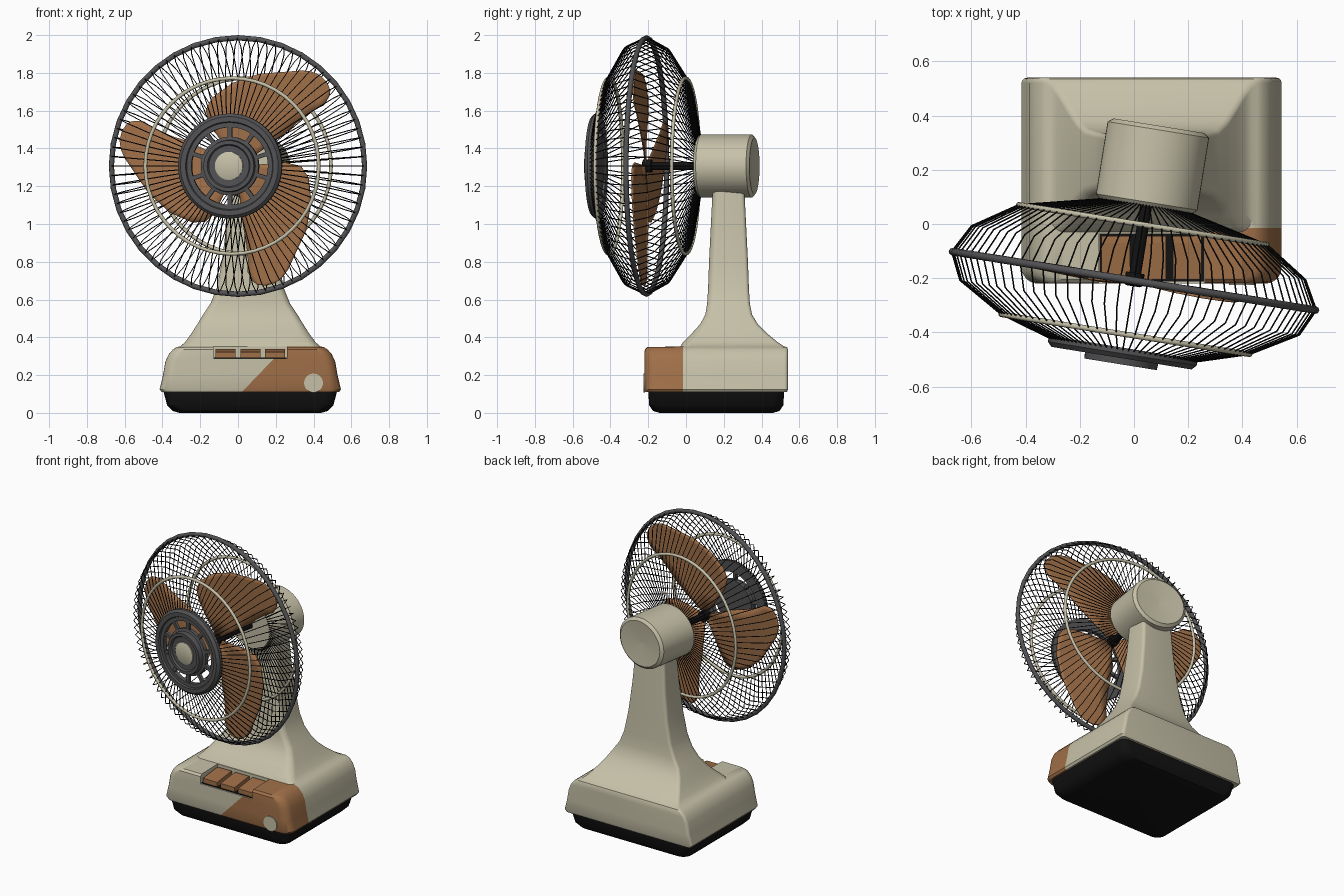
import bpy, bmesh, math
from mathutils import Matrix, Vector

if "Cube" in bpy.data.objects:
    bpy.data.objects.remove(bpy.data.objects["Cube"])

def mat(name, r, g, b):
    m = bpy.data.materials.new(name)
    m.diffuse_color = (r, g, b, 1)
    m.use_nodes = True
    m.node_tree.nodes["Principled BSDF"].inputs["Base Color"].default_value = m.diffuse_color
    return m

BEIGE = mat("beige plastic", 0.56, 0.53, 0.39)
BROWN = mat("brown plastic", 0.35, 0.16, 0.065)
GREY = mat("dark grey plastic", 0.085, 0.085, 0.09)
BLACK = mat("black", 0.006, 0.006, 0.006)

# The head is turned slightly; its local -y is the fan axis
HEAD = Matrix.Translation((0, -0.21, 1.307)) @ Matrix.Rotation(math.radians(-9.15), 4, 'Z')

def finish(name, bm, *mats, matrix=None, angle=35):
    bmesh.ops.recalc_face_normals(bm, faces=bm.faces[:])
    me = bpy.data.meshes.new(name)
    bm.to_mesh(me)
    bm.free()
    ob = bpy.data.objects.new(name, me)
    bpy.context.collection.objects.link(ob)
    for m in mats:
        me.materials.append(m)
    if matrix:
        ob.matrix_world = matrix
    select(ob)
    if angle:
        bpy.ops.object.shade_smooth_by_angle(angle=math.radians(angle))
    return ob

def select(ob):
    bpy.ops.object.select_all(action='DESELECT')
    ob.select_set(True)
    bpy.context.view_layer.objects.active = ob

def skin(bm, rings, cap=False, loop=False):
    vs = [[bm.verts.new(p) for p in ring] for ring in rings]
    n = len(vs[0])
    pairs = list(zip(vs, vs[1:])) + ([(vs[-1], vs[0])] if loop else [])
    for a, b in pairs:
        for i in range(n):
            j = (i + 1) % n
            bm.faces.new((a[i], a[j], b[j], b[i]))
    if cap:
        bm.faces.new(vs[0][::-1])
        bm.faces.new(vs[-1])

def lathe(name, profile, m, n=48, loop=False, sx=1.0, angle=35):
    """Spin (radius, forward) points about the fan axis."""
    bm = bmesh.new()
    rings = [[(sx * r * math.cos(2 * math.pi * i / n), -t, r * math.sin(2 * math.pi * i / n))
              for i in range(n)] for r, t in profile]
    skin(bm, rings, cap=not loop, loop=loop)
    return finish(name, bm, m, matrix=HEAD, angle=angle)

def torus(name, R, t, r, m, n=48, sides=8):
    prof = [(R + r * math.cos(2 * math.pi * k / sides), t + r * math.sin(2 * math.pi * k / sides))
            for k in range(sides)]
    return lathe(name, prof, m, n, loop=True, angle=60)

def section(z, hx, y0, y1, rf, rb, cx=0.065, seg=6):
    """Rounded rectangle with front and back corner radii."""
    pts = []
    for sx, y, r, a0 in ((1, y0, rf, -90), (1, y1, rb, 0), (-1, y1, rb, 90), (-1, y0, rf, 180)):
        cy = y + r if y == y0 else y - r
        for k in range(seg + 1):
            a = math.radians(a0 + 90 * k / seg)
            pts.append((cx + sx * (hx - r) + r * math.cos(a), cy + r * math.sin(a), z))
    return pts

def box(bm, x0, x1, y0, y1, z0, z1):
    c = Vector(((x0 + x1) / 2, (y0 + y1) / 2, (z0 + z1) / 2))
    s = Matrix.Diagonal((x1 - x0, y1 - y0, z1 - z0, 1))
    bmesh.ops.create_cube(bm, size=1, matrix=Matrix.Translation(c) @ s)

# Black foot with rounded underside
bm = bmesh.new()
skin(bm, [section(*s) for s in (
    (0, 0.375, -0.14, 0.46, 0.06, 0.06), (0.01, 0.41, -0.175, 0.495, 0.06, 0.06),
    (0.04, 0.44, -0.195, 0.515, 0.06, 0.06), (0.115, 0.46, -0.2, 0.52, 0.06, 0.05))], cap=True)
finish("foot", bm, BLACK)

# Base body flowing into the neck
bm = bmesh.new()
skin(bm, [section(*s) for s in (
    (0.11, 0.47, -0.215, 0.535, 0.06, 0.02), (0.125, 0.48, -0.22, 0.54, 0.06, 0.02),
    (0.2, 0.462, -0.22, 0.54, 0.06, 0.02), (0.27, 0.45, -0.22, 0.54, 0.06, 0.02),
    (0.31, 0.432, -0.22, 0.54, 0.06, 0.02), (0.335, 0.41, -0.218, 0.54, 0.06, 0.02),
    (0.348, 0.39, -0.205, 0.535, 0.06, 0.02), (0.352, 0.37, -0.03, 0.52, 0.05, 0.02),
    (0.375, 0.345, -0.015, 0.485, 0.05, 0.02), (0.42, 0.312, 0.03, 0.43, 0.05, 0.02),
    (0.47, 0.28, 0.075, 0.38, 0.04, 0.02), (0.52, 0.25, 0.102, 0.35, 0.04, 0.02),
    (0.58, 0.21, 0.112, 0.338, 0.04, 0.02), (0.66, 0.178, 0.117, 0.333, 0.04, 0.02),
    (0.8, 0.15, 0.122, 0.328, 0.04, 0.02), (1.0, 0.126, 0.132, 0.318, 0.04, 0.02),
    (1.2, 0.112, 0.142, 0.308, 0.04, 0.02))], cap=True)
# Brown corner patch, bounded by a diagonal and a side line
for co, no in (((0.02, 0, 0.11), (1, 0, -0.96)), ((0, -0.015, 0), (0, 1, 0))):
    bmesh.ops.bisect_plane(bm, geom=bm.verts[:] + bm.edges[:] + bm.faces[:], plane_co=co, plane_no=no)
for f in bm.faces:
    c = f.calc_center_median()
    if c.z < 0.353 and c.y < -0.015 and c.x - 0.96 * (c.z - 0.11) > 0.02:
        f.material_index = 1
body = finish("base_and_neck", bm, BEIGE, BROWN, angle=None)

# Button recess
bm = bmesh.new()
box(bm, -0.13, 0.26, -0.3, -0.035, 0.288, 0.5)
cutter = finish("recess_cutter", bm, BEIGE, angle=None)
cutter.hide_render = True
mod = body.modifiers.new("recess", 'BOOLEAN')
mod.operation, mod.solver, mod.object = 'DIFFERENCE', 'EXACT', cutter
select(body)
bpy.ops.object.modifier_apply(modifier="recess")
bpy.data.objects.remove(cutter)
bpy.ops.object.shade_smooth_by_angle(angle=math.radians(35))

bm = bmesh.new()
box(bm, -0.128, 0.258, -0.212, -0.037, 0.286, 0.292)
finish("recess_floor", bm, BLACK, angle=None)

# Sloping push buttons
bm = bmesh.new()
for x in (-0.12, 0.012, 0.144):
    skin(bm, [[(xx, y, z) for y, z in ((-0.205, 0.29), (-0.045, 0.29), (-0.045, 0.338),
               (-0.07, 0.338), (-0.205, 0.322))] for xx in (x, x + 0.106)], cap=True)
finish("buttons", bm, BROWN, angle=None)

# Round plate on the front
bm = bmesh.new()
bmesh.ops.create_cone(bm, cap_ends=True, segments=32, radius1=0.05, radius2=0.05, depth=0.008,
                      matrix=Matrix.Translation((0.4, -0.222, 0.158)) @ Matrix.Rotation(math.pi / 2, 4, 'X'))
finish("dial_plate", bm, BEIGE)

# Motor housing, shaft and blade hub
lathe("motor_housing", [(0.001, -0.565), (0.15, -0.58), (0.168, -0.565), (0.168, -0.295),
                        (0.155, -0.28), (0.001, -0.28)], BEIGE, sx=1.13)
lathe("shaft", [(0.022, -0.29), (0.022, 0.02)], BLACK, 16)
lathe("blade_hub", [(0.035, -0.03), (0.035, 0.015), (0.025, 0.02)], BLACK, 24)

# Three blades: (radius, start angle, end angle) rows
ROWS = ((0.03, -86, 4), (0.15, -87, 4), (0.26, -86, 4), (0.34, -85, 0), (0.385, -84, -9),
        (0.44, -84, -26), (0.5, -84, -43), (0.56, -85, -57), (0.61, -83, -64),
        (0.635, -81, -68), (0.65, -77, -72))
bm = bmesh.new()
for k in range(3):
    rows = []
    for r, a0, a1 in ROWS:
        row = []
        for i in range(9):
            a = math.radians(a0 + (a1 - a0) * i / 8)
            t = -0.022 * math.sin(a + math.radians(42)) * min(1, r / 0.2) - 0.004
            a += k * 2 * math.pi / 3
            row.append(bm.verts.new((r * math.cos(a), t, r * math.sin(a))))
        rows.append(row)
    for p, q in zip(rows, rows[1:]):
        for i in range(8):
            bm.faces.new((p[i], p[i + 1], q[i + 1], q[i]))
blades = finish("blades", bm, BROWN, matrix=HEAD)
sol = blades.modifiers.new("thickness", 'SOLIDIFY')
sol.thickness, sol.offset = 0.008, 0
select(blades)
bpy.ops.object.modifier_apply(modifier="thickness")

# Cage wires
def wires(name, profile, n=84):
    cu = bpy.data.curves.new(name, 'CURVE')
    cu.dimensions, cu.bevel_depth, cu.bevel_resolution = '3D', 0.0028, 0
    for i in range(n):
        a = 2 * math.pi * i / n
        sp = cu.splines.new('POLY')
        sp.points.add(len(profile) - 1)
        for p, (r, t) in zip(sp.points, profile):
            p.co = (r * math.cos(a), -t, r * math.sin(a), 1)
    cu.materials.append(BLACK)
    ob = bpy.data.objects.new(name, cu)
    bpy.context.collection.objects.link(ob)
    ob.matrix_world = HEAD
    select(ob)
    bpy.ops.object.convert(target='MESH')

wires("front_wires", [(0.68, 0.004), (0.635, 0.1), (0.465, 0.2), (0.262, 0.262)])
wires("rear_wires", [(0.68, -0.004), (0.625, -0.105), (0.465, -0.21), (0.2, -0.272), (0.15, -0.285)])

# Cage hoops
torus("cage_rim", 0.679, 0, 0.014, GREY, 36)
torus("front_hoop", 0.465, 0.2, 0.01, BEIGE)
torus("rear_hoop", 0.465, -0.21, 0.01, BEIGE)

# Front grille medallion: outer ring, spokes, inner ring, centre cap
lathe("medallion_outer_ring", [(0.205, 0.25), (0.278, 0.25), (0.278, 0.272), (0.262, 0.289),
                               (0.235, 0.289), (0.23, 0.278), (0.205, 0.278)], GREY, loop=True)
bm = bmesh.new()
for i in range(10):
    bmesh.ops.create_cube(bm, size=1, matrix=Matrix.Rotation(math.pi * (i + 0.5) / 5, 4, 'Y')
                          @ Matrix.Translation((0.18, -0.265, 0)) @ Matrix.Diagonal((0.07, 0.02, 0.022, 1)))
finish("medallion_spokes", bm, GREY, matrix=HEAD, angle=None)
lathe("medallion_centre", [(0.155, 0.25), (0.155, 0.275), (0.138, 0.28), (0.135, 0.312), (0.115, 0.312),
                           (0.108, 0.3), (0.001, 0.3)], GREY)
lathe("medallion_cap", [(0.075, 0.298), (0.075, 0.307), (0.07, 0.31)], BEIGE, 32)
